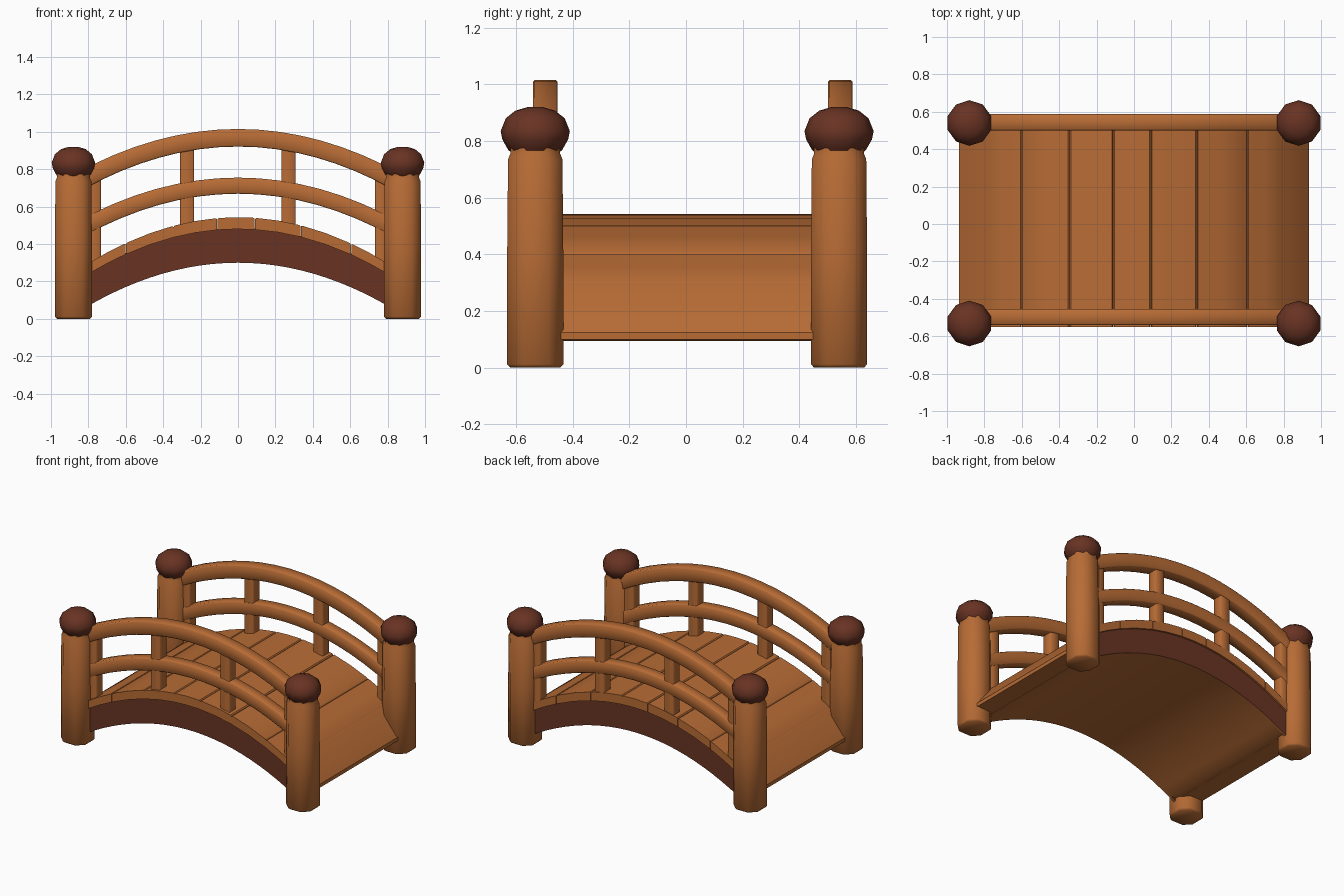
import bpy, bmesh, math
from mathutils import Vector

if "Cube" in bpy.data.objects:
    bpy.data.objects.remove(bpy.data.objects["Cube"])


def material(name, rgb):
    m = bpy.data.materials.new(name)
    m.diffuse_color = (*rgb, 1)
    m.use_nodes = True
    m.node_tree.nodes["Principled BSDF"].inputs["Base Color"].default_value = m.diffuse_color
    return m


WOOD = material("warm_wood", (0.48, 0.15, 0.036))
DARK = material("dark_wood", (0.14, 0.033, 0.017))


def finish(name, bm, mats, angle=40):
    bmesh.ops.recalc_face_normals(bm, faces=bm.faces[:])
    me = bpy.data.meshes.new(name)
    bm.to_mesh(me)
    bm.free()
    for m in mats:
        me.materials.append(m)
    ob = bpy.data.objects.new(name, me)
    bpy.context.collection.objects.link(ob)
    bpy.ops.object.select_all(action='DESELECT')
    ob.select_set(True)
    bpy.context.view_layer.objects.active = ob
    bpy.ops.object.shade_smooth_by_angle(angle=math.radians(angle))
    return ob


def skin(bm, rings):
    """Join equal closed rings of points into a capped tube."""
    rows = [[bm.verts.new(p) for p in r] for r in rings]
    n = len(rows[0])
    for a, b in zip(rows, rows[1:]):
        for i in range(n):
            j = (i + 1) % n
            bm.faces.new((a[i], a[j], b[j], b[i]))
    bm.faces.new(rows[0][::-1])
    bm.faces.new(rows[-1])


def cut_square(f):
    """Unit square with its corners cut off; f is the flat share of each side."""
    return [(1, -f), (1, f), (f, 1), (-f, 1), (-1, f), (-1, -f), (-f, -1), (f, -1)]


def circle(n):
    return [(math.cos(2 * math.pi * (i + .5) / n), math.sin(2 * math.pi * (i + .5) / n))
            for i in range(n)]


def upright(name, x, y, profile, shape, mat, angle=50):
    """Stack a cross-section along a (size, height) profile."""
    bm = bmesh.new()
    skin(bm, [[(x + r * u, y + r * v, z) for u, v in shape] for r, z in profile])
    return finish(name, bm, [mat], angle)


def arch(top, k, x):
    return top - k * x * x


def arched_rail(name, y, top, k, size, half):
    bm = bmesh.new()
    rings = []
    for s in range(17):
        x = -half + 2 * half * s / 16
        n = Vector((2 * k * x, 0, 1)).normalized()
        c = Vector((x, y, arch(top, k, x)))
        rings.append([c + size * (v * n + 0.92 * u * Vector((0, 1, 0)))
                      for u, v in cut_square(0.86)])
    skin(bm, rings)
    return finish(name, bm, [WOOD], 50)


def slab(name, section, y0, y1, mats, angle=40):
    """Extrude an x-z section across the width."""
    bm = bmesh.new()
    skin(bm, [[(x, y, z) for x, z in section] for y in (y0, y1)])
    return finish(name, bm, mats, angle)


# Corner posts with round knobs
POST = [(0.088, 0), (0.099, 0.012), (0.099, 0.4), (0.096, 0.735), (0.088, 0.755), (0.088, 0.775)]
KNOB = [(0.075, 0.752), (0.095, 0.768), (0.116, 0.805), (0.122, 0.835),
        (0.104, 0.88), (0.07, 0.907), (0.025, 0.92)]
for sx in (-1, 1):
    for side, y in (("front", -0.532), ("back", 0.54)):
        upright(f"{side}_post", sx * 0.88, y, POST, cut_square(0.48), WOOD)
        upright(f"{side}_knob", sx * 0.88, y, KNOB, circle(10), DARK)

# Railings
for side, y in (("front", -0.497), ("back", 0.544)):
    arched_rail(f"{side}_top_rail", y, 0.968, 0.325, 0.047, 0.86)
    arched_rail(f"{side}_middle_rail", y, 0.712, 0.325, 0.043, 0.86)
    for x in (-0.77, -0.272, 0.27, 0.77):
        base = arch(0.5, 0.38, x)
        tip = arch(0.96, 0.325, x)
        upright(f"{side}_baluster", x, y, [(0.037, base), (0.037, tip)],
                cut_square(0.86), WOOD)

# Arched deck body and the dark beams along its sides
N = 24
xs = [-0.81 + 1.62 * i / N for i in range(N + 1)]
crown = [(x, arch(0.486, 0.375, x)) for x in xs]
under = [(x, arch(0.30, 0.36, x)) for x in reversed(xs)]
slab("deck_body", crown + [(x, max(0.095, z)) for x, z in under], -0.52, 0.555, [WOOD])
for side, y0, y1 in (("front", -0.537, -0.519), ("back", 0.554, 0.572)):
    beam = slab(f"{side}_beam", crown + under, y0, y1, [DARK, WOOD])
    for p in beam.data.polygons:
        p.material_index = 0 if abs(p.normal.y) > 0.9 else 1

# Deck planks following the arch, with hairline gaps
EDGES = [-0.8, -0.6, -0.345, -0.11, 0.09, 0.335, 0.605, 0.8]
for n, (a, b) in enumerate(zip(EDGES, EDGES[1:])):
    a, b = a + 0.001, b - 0.001
    m = (a + b) / 2
    top = [(a, arch(0.537, 0.385, a))]
    top += [(x, arch(0.543, 0.385, x)) for x in (a + 0.006, m, b - 0.006)]
    top += [(b, arch(0.537, 0.385, b))]
    low = [(x, arch(0.48, 0.375, x)) for x in (b, m, a)]
    slab("deck_plank", top + low, -0.552, 0.585, [WOOD], 35)

# Sloping end planks between the posts
for s in (-1, 1):
    slab("end_ramp", [(s * 0.795, 0.297), (s * 0.805, 0.29), (s * 0.935, 0.125),
                      (s * 0.935, 0.10), (s * 0.795, 0.096)], -0.47, 0.48, [WOOD], 25)
